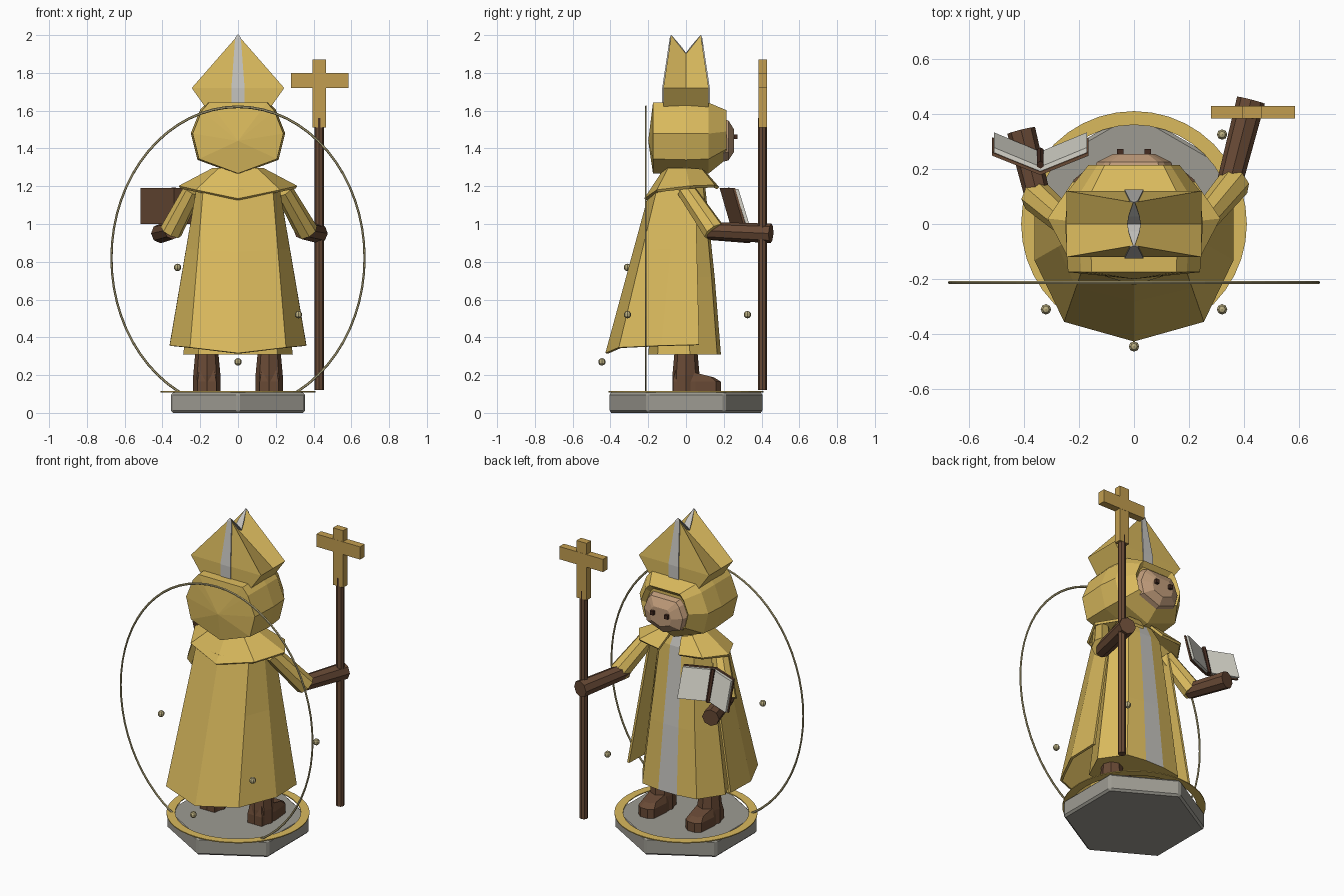
import bpy, bmesh
from math import sin, cos, pi
from mathutils import Vector

if "Cube" in bpy.data.objects:
    bpy.data.objects.remove(bpy.data.objects["Cube"])


def material(name, r, g, b):
    m = bpy.data.materials.new(name)
    m.use_nodes = True
    m.diffuse_color = (r, g, b, 1)
    m.node_tree.nodes["Principled BSDF"].inputs["Base Color"].default_value = (r, g, b, 1)
    return m


GOLD = material("gold cloth", 0.70, 0.49, 0.11)
CROSS = material("dull gold", 0.54, 0.34, 0.08)
SILVER = material("silver cloth", 0.56, 0.55, 0.52)
PAGE = material("page white", 0.66, 0.65, 0.58)
STONE = material("grey stone", 0.34, 0.33, 0.29)
LEATHER = material("brown leather", 0.14, 0.068, 0.036)
DARK = material("dark brown", 0.06, 0.025, 0.015)
SKIN = material("skin", 0.54, 0.34, 0.20)
PALE = material("pale gold", 0.50, 0.43, 0.22)


def finish(name, bm, *mats, thickness=0):
    bmesh.ops.recalc_face_normals(bm, faces=bm.faces)
    me = bpy.data.meshes.new(name)
    bm.to_mesh(me)
    bm.free()
    ob = bpy.data.objects.new(name, me)
    bpy.context.collection.objects.link(ob)
    for m in mats:
        me.materials.append(m)
    if thickness:
        mod = ob.modifiers.new("thickness", "SOLIDIFY")
        mod.thickness, mod.offset = thickness, 0
    return ob


def loft(name, rings, *mats, closed=True, caps=True, thickness=0):
    """Skin a row of point rings; a ring of one point makes a tip."""
    bm = bmesh.new()
    rows = [[bm.verts.new(p) for p in ring] for ring in rings]
    for a, b in zip(rows, rows[1:]):
        n = max(len(a), len(b))
        for i in range(n if closed else n - 1):
            j = (i + 1) % n
            if len(a) == 1:
                bm.faces.new((a[0], b[j], b[i]))
            elif len(b) == 1:
                bm.faces.new((a[i], a[j], b[0]))
            else:
                bm.faces.new((a[i], a[j], b[j], b[i]))
    if caps and closed:
        for row in (rows[0], rows[-1]):
            if len(row) > 2:
                bm.faces.new(row)
    return finish(name, bm, *mats, thickness=thickness)


def circle(r, z, n, ry=None, x=0, y=0):
    return [(x + r * sin(2 * pi * i / n), y + (ry or r) * cos(2 * pi * i / n), z) for i in range(n)]


def mirrored(half):
    """Mirror a half outline to -x, keeping any centre point single."""
    return [tuple(p) for p in half] + [(-p[0], *p[1:]) for p in reversed(half) if abs(p[0]) > 1e-6]


def tube(name, p0, p1, r0, r1, n, mat):
    p0, p1 = Vector(p0), Vector(p1)
    q = (p1 - p0).to_track_quat("Z", "Y")
    return loft(name, [[p + q @ Vector(c) for c in circle(r, 0, n)] for p, r in ((p0, r0), (p1, r1))], mat)


def box(name, lo, hi, mat):
    return loft(name, [[(lo[0], lo[1], z), (hi[0], lo[1], z), (hi[0], hi[1], z), (lo[0], hi[1], z)]
                       for z in (lo[2], hi[2])], mat)


# Base and the gold ring on it
base = loft("base", [circle(0.41, 0, 6), circle(0.41, 0.108, 6)], STONE)
bev = base.modifiers.new("bevel", "BEVEL")
bev.width, bev.segments = 0.012, 1
loft("base_ring", [circle(0.36, 0.112, 40), circle(0.41, 0.112, 40)], GOLD, caps=False, thickness=0.006)

# Boots
for side, x in (("left", 0.165), ("right", -0.165)):
    loft(side + "_boot_leg", [circle(0.072, 0.11, 8, x=x), circle(0.072, 0.2, 8, x=x),
                              circle(0.06, 0.33, 8, x=x)], LEATHER)
    foot = [(-0.05, -0.07), (0.05, -0.07), (0.065, 0.05), (0.055, 0.16), (0.025, 0.185),
            (-0.025, 0.185), (-0.055, 0.16), (-0.065, 0.05)]
    rows = [[(x + a, b, 0.108) for a, b in foot],
            [(x + a, b, 0.165) for a, b in foot],
            [(x + a * 0.8, b * 0.8, 0.225 - max(b, 0) * 0.2) for a, b in foot]]
    loft(side + "_boot_foot", rows, LEATHER)

# Tunic with a silver front panel
outline = [(0.065, 0.185), (0.19, 0.165), (0.29, 0.02), (0.21, -0.15), (0, -0.2)]
levels = [(1, 1, 0.31), (0.82, 0.82, 0.72), (0.62, 0.55, 1.2), (0.4, 0.4, 1.28)]
tunic = loft("tunic", [mirrored([(x * sx, y * sy, z) for x, y in outline]) for sx, sy, z in levels],
             GOLD, SILVER)
for f in tunic.data.polygons:
    if abs(f.center.x) < 0.01 and f.normal.y > 0.5:
        f.material_index = 1

# Cape, open at the front
hem = [(0.355, 0.07, 0.36), (0.355, -0.13, 0.355), (0.25, -0.35, 0.345), (0, -0.42, 0.315)]
top = [(0.215, 0.05, 1.18), (0.215, -0.05, 1.18), (0.18, -0.15, 1.18), (0, -0.185, 1.18)]
mid = [Vector(h) * 0.38 + Vector(t) * 0.62 for h, t in zip(hem, top)]
loft("cape", [mirrored(r) for r in (hem, mid, top)], GOLD, closed=False, thickness=0.014)

# Shoulder mantle, open at the throat
edge = [(0.07, 0.17, 1.19), (0.22, 0.15, 1.2), (0.31, 0.02, 1.195), (0.22, -0.15, 1.175), (0, -0.215, 1.13)]
neck = [(0.04, 0.1, 1.27), (0.1, 0.08, 1.285), (0.13, 0, 1.29), (0.1, -0.09, 1.29), (0, -0.11, 1.29)]
loft("mantle", [mirrored(edge), mirrored(neck)], GOLD, closed=False, thickness=0.016)

# Hood and face, lofted from back to front
shape = [(0, -0.19), (0.215, -0.11), (0.25, 0.03), (0.2, 0.155), (0.16, 0.2)]


def section(y, s, z=1.45):
    return mirrored([(x * s, y, z + h * s) for x, h in shape])


loft("hood", [[(0, -0.2, 1.44)], section(-0.175, 0.96), section(0, 1), section(0.12, 0.96),
              section(0.215, 0.66, 1.47), section(0.19, 0.58, 1.46)], GOLD)
loft("face", [section(0.17, 0.62, 1.44), section(0.225, 0.54, 1.44), section(0.255, 0.3, 1.44)], SKIN)
for side, x in (("left", 0.05), ("right", -0.05)):
    box(side + "_eye", (x - 0.011, 0.235, 1.45), (x + 0.011, 0.273, 1.475), DARK)

# Two-peaked mitre
bm = bmesh.new()
V = lambda *p: bm.verts.new(p)
valley = V(0, 0, 1.9)
notch = {s: V(s * 0.245, 0, 1.72) for s in (1, -1)}
low, corner, peak = {}, {}, {}
for d in (1, -1):
    peak[d] = V(0, d * 0.078, 2)
    for s in (1, -1):
        low[s, d] = V(s * 0.16, d * 0.12, 1.6)
        corner[s, d] = V(s * 0.245, d * 0.12, 1.72)
    bm.faces.new((low[-1, d], low[1, d], corner[1, d], corner[-1, d]))
    bm.faces.new((corner[-1, d], corner[1, d], peak[d]))
    for s in (1, -1):
        bm.faces.new((corner[s, d], notch[s], valley, peak[d]))
for s in (1, -1):
    bm.faces.new((low[s, 1], low[s, -1], corner[s, -1], notch[s], corner[s, 1]))
bm.faces.new((low[1, 1], low[1, -1], low[-1, -1], low[-1, 1]))
finish("mitre", bm, GOLD)

# Silver band running over both mitre peaks
half = [(0.123, 1.6, 0.035), (0.123, 1.72, 0.035), (0.083, 1.985, 0.015), (0.078, 2.0, 0.003),
        (0.03, 1.942, 0.02)]
path = half + [(0, 1.903, 0.025)] + [(-y, z, w) for y, z, w in reversed(half)]
loft("mitre_band", [[(-w, y, z), (w, y, z)] for y, z, w in path], SILVER, closed=False, thickness=0.006)

# Arms
arms = (("left", (0.24, 0, 1.18), (0.365, 0.15, 0.96), (0.34, 0.12, 0.965), (0.425, 0.45, 0.95)),
        ("right", (-0.24, 0, 1.18), (-0.355, 0.1, 0.96), (-0.345, 0.08, 0.965), (-0.41, 0.34, 0.95)))
for side, shoulder, cuff, wrist, hand in arms:
    tube(side + "_sleeve", shoulder, cuff, 0.05, 0.06, 8, GOLD)
    tube(side + "_forearm", wrist, hand, 0.046, 0.052, 8, LEATHER)

# Staff with a cross
tube("staff", (0.43, 0.405, 0.12), (0.43, 0.405, 1.56), 0.024, 0.024, 8, LEATHER)
box("cross_upright", (0.395, 0.384, 1.51), (0.465, 0.428, 1.87), CROSS)
box("cross_bar", (0.28, 0.383, 1.72), (0.585, 0.429, 1.8), CROSS)


# Open book, leaning back
def leaf(name, s, back, front, inset, mat):
    rows = []
    for z, lean in ((1.0 + inset, 0), (1.19 - inset, -0.055)):
        inner, outer = -0.34, -0.34 + s * (0.175 - inset)
        rows.append([(inner, 0.245 + lean + back, z), (outer, 0.315 + lean + back, z),
                     (outer, 0.315 + lean + front, z), (inner, 0.245 + lean + front, z)])
    loft(name, rows, mat)


for side, s in (("left", 1), ("right", -1)):
    leaf(side + "_book_cover", s, -0.012, 0, 0, LEATHER)
    leaf(side + "_book_pages", s, 0, 0.018, 0.006, PAGE)
tube("bookmark", (-0.34, 0.265, 1.0), (-0.34, 0.215, 1.19), 0.014, 0.014, 6, DARK)

# Tall halo hoop behind the figure
bpy.ops.mesh.primitive_torus_add(major_radius=0.67, minor_radius=0.006, major_segments=64, minor_segments=6,
                                 location=(0, -0.213, 0.82), rotation=(pi / 2, 0, 0))
halo = bpy.context.object
halo.name, halo.scale = "halo_hoop", (1, 1.195, 1)
halo.data.materials.append(PALE)

# Floating beads
for i, p in enumerate([(-0.32, -0.31, 0.77), (0.32, -0.31, 0.52), (0, -0.445, 0.27), (0.32, 0.325, 0.52)]):
    bm = bmesh.new()
    bmesh.ops.create_uvsphere(bm, u_segments=8, v_segments=5, radius=0.02)
    bmesh.ops.translate(bm, verts=bm.verts, vec=p)
    finish("bead_%d" % (i + 1), bm, PALE)
